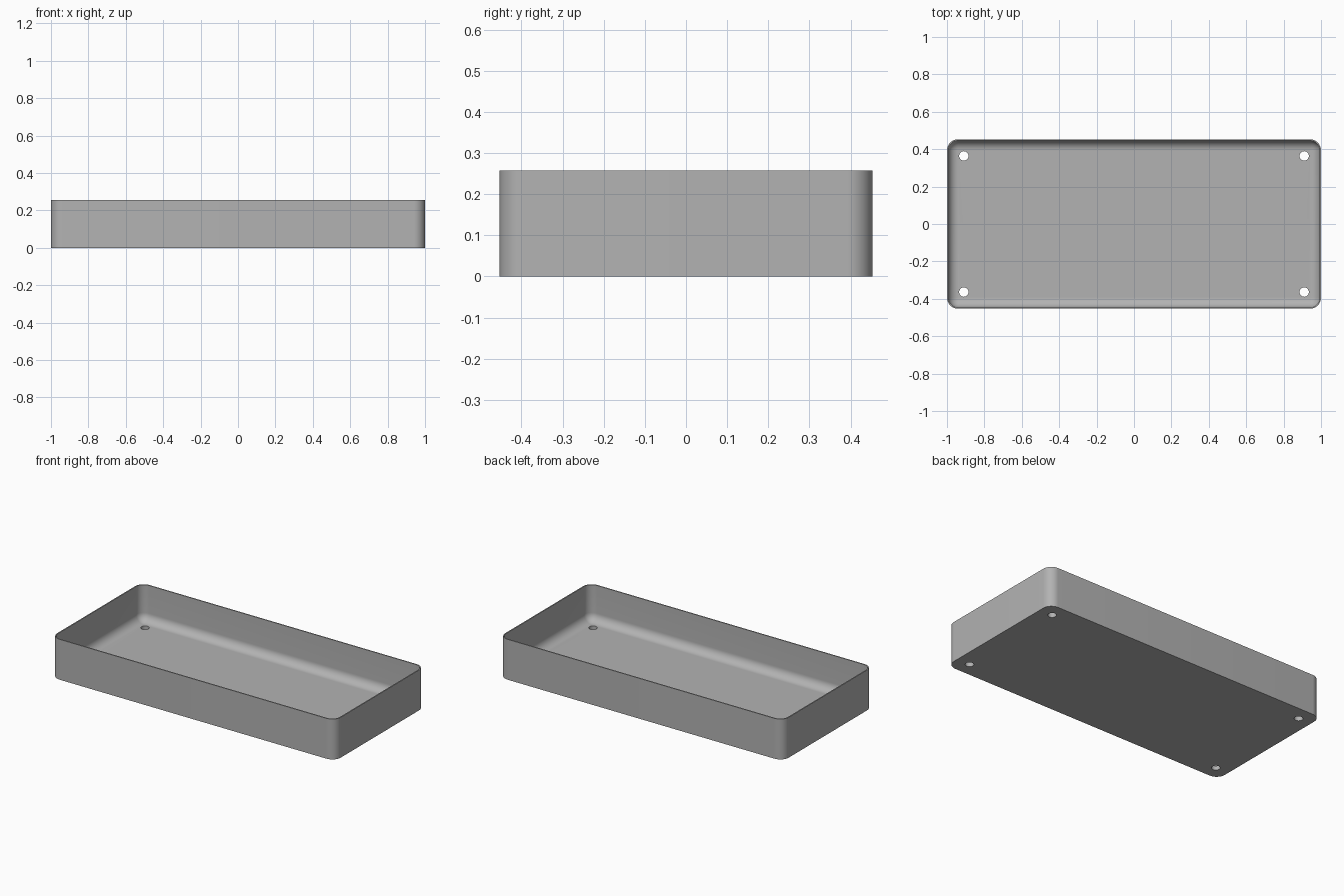
import bpy, bmesh, math

if "Cube" in bpy.data.objects:
    bpy.data.objects.remove(bpy.data.objects["Cube"])

LENGTH, DEPTH, HEIGHT = 2.0, 0.906, 0.257
CORNER, WALL, FLOOR = 0.06, 0.007, 0.027
SEGMENTS = 12

grey = bpy.data.materials.new("plain grey")
grey.use_nodes = True
grey.diffuse_color = (0.45, 0.45, 0.45, 1)
grey.node_tree.nodes["Principled BSDF"].inputs["Base Color"].default_value = grey.diffuse_color


def rounded_loop(bm, inset, z):
    """Rounded rectangle of vertices, inset from the outer outline."""
    radius = max(CORNER - inset, 0.001)
    cx, cy = LENGTH / 2 - inset - radius, DEPTH / 2 - inset - radius
    verts = []
    for quarter, (sx, sy) in enumerate([(1, 1), (-1, 1), (-1, -1), (1, -1)]):
        for i in range(SEGMENTS + 1):
            a = (quarter + i / SEGMENTS) * math.pi / 2
            verts.append(bm.verts.new((sx * cx + radius * math.cos(a),
                                       sy * cy + radius * math.sin(a), z)))
    return verts


# Tray shell: outer wall, rim, inner wall, then the rounded cove to the floor
cove = CORNER - WALL
profile = [(0, 0), (0, HEIGHT), (WALL, HEIGHT)]
for i in range(SEGMENTS + 1):
    a = i / SEGMENTS * math.pi / 2
    profile.append((WALL + cove * (1 - math.cos(a)),
                    FLOOR + cove * (1 - math.sin(a))))

bm = bmesh.new()
loops = [rounded_loop(bm, inset, z) for inset, z in profile]
for low, high in zip(loops, loops[1:]):
    for i in range(len(low)):
        j = (i + 1) % len(low)
        bm.faces.new((low[i], low[j], high[j], high[i]))
bm.faces.new(loops[0][::-1])
bm.faces.new(loops[-1])
bmesh.ops.recalc_face_normals(bm, faces=bm.faces)
mesh = bpy.data.meshes.new("tray")
bm.to_mesh(mesh)
bm.free()
tray = bpy.data.objects.new("tray", mesh)
bpy.context.collection.objects.link(tray)
mesh.materials.append(grey)
bpy.context.view_layer.objects.active = tray

# Round holes through the floor near each corner
for sx in (-1, 1):
    for sy in (-1, 1):
        bpy.ops.mesh.primitive_cylinder_add(vertices=32, radius=0.025, depth=0.2,
                                            location=(sx * 0.91, sy * 0.364, 0))
        cutter = bpy.context.object
        cutter.name = "hole_cutter"
        cutter.hide_render = True
        cutter.data.materials.append(grey)
        hole = tray.modifiers.new("floor hole", 'BOOLEAN')
        hole.operation = 'DIFFERENCE'
        hole.solver = 'EXACT'
        hole.object = cutter
        bpy.context.view_layer.objects.active = tray
        bpy.ops.object.modifier_apply(modifier=hole.name)
        bpy.data.objects.remove(cutter)

# Smooth corners and cove, crisp rim and base
bpy.ops.object.select_all(action='DESELECT')
tray.select_set(True)
bpy.context.view_layer.objects.active = tray
bpy.ops.object.shade_smooth_by_angle(angle=math.radians(30))
